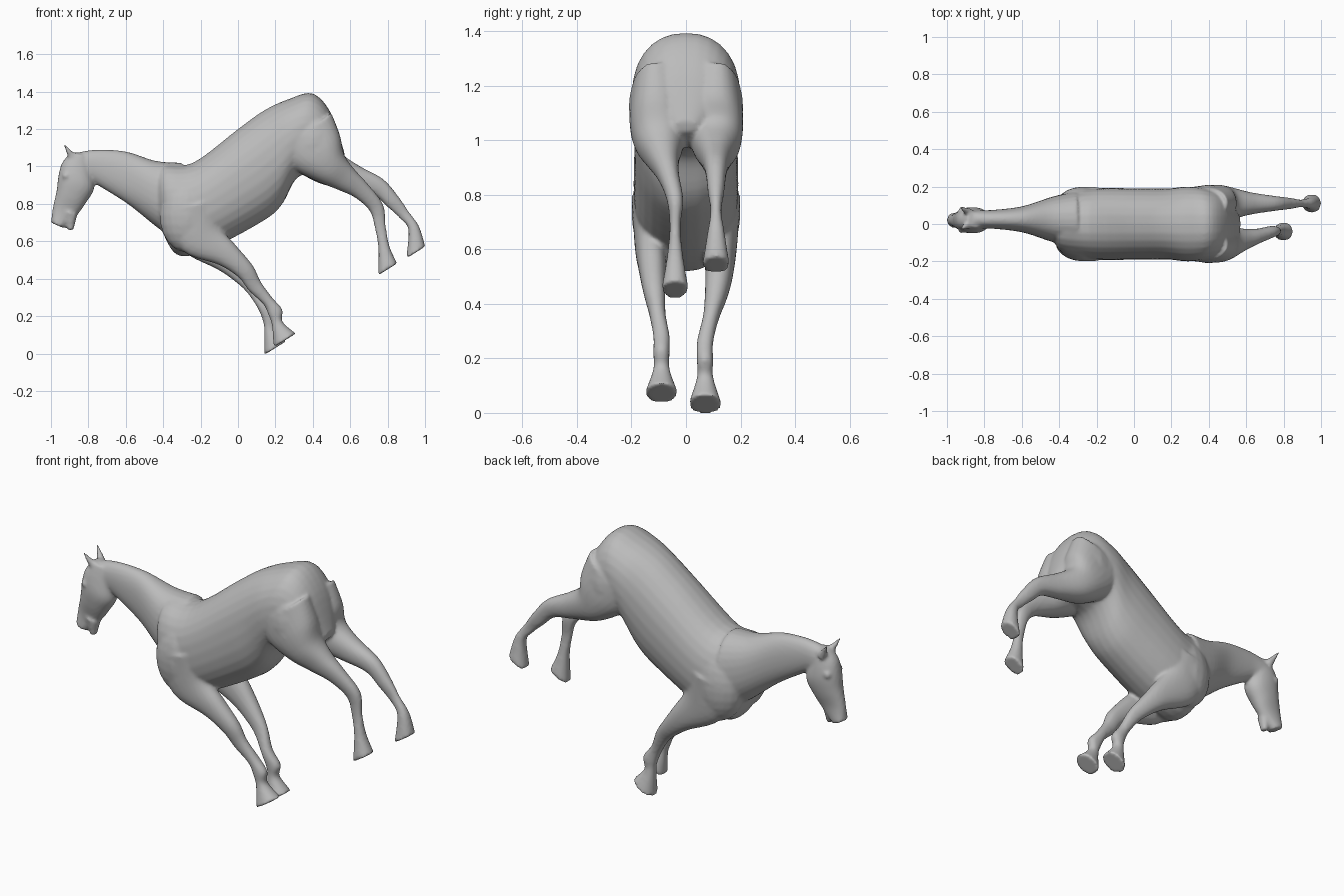
import bpy
import bmesh
from math import cos, sin, tau, copysign
from mathutils import Vector, Matrix

cube = bpy.data.objects.get("Cube")
if cube:
    bpy.data.objects.remove(cube, do_unlink=True)

SIDES = 28
STEPS = 5
SOLE_SLOPE = Vector((.85, 0, .53))

# Body sections: upper x and z, lower x and z, half width
trunk = [
    (-.44, .86, -.42, .69, .07),
    (-.41, 1, -.33, .53, .16),
    (-.24, 1.02, -.17, .55, .19),
    (0, 1.2, .12, .7, .19),
    (.14, 1.3, .23, .79, .19),
    (.27, 1.36, .3, .92, .2),
    (.4, 1.39, .36, .96, .19),
    (.5, 1.28, .48, .98, .15),
    (.57, 1.07, .56, 1.03, .04),
]
neck = [
    (-.88, 1.07, -.8, .93, .05),
    (-.76, 1.09, -.75, .9, .05),
    (-.6, 1.08, -.59, .8, .07),
    (-.44, 1.03, -.44, .68, .12),
    (-.3, 1.02, -.33, .6, .15),
]
head = [
    (-.89, 1.08, -.8, 1.05, .04),
    (-.94, 1.02, -.78, .96, .06),
    (-.96, .95, -.77, .88, .07),
    (-.97, .87, -.81, .81, .06),
    (-.99, .78, -.86, .74, .04),
    (-1, .7, -.93, .67, .04),
]
chin = [
    (-.94, .77, -.86, .74, .04),
    (-.91, .66, -.88, .66, .02),
]

# Leg centre lines: x and z
shoulder = [(-.25, .79), (-.2, .62)]
right_foreleg = shoulder + [(-.06, .53), (.04, .44), (.09, .36), (.16, .28), (.2, .22), (.21, .16), (.25, .07)]
left_foreleg = shoulder + [(-.06, .5), (.02, .42), (.08, .35), (.13, .26), (.17, .19), (.17, .13), (.2, .03)]
haunch = [(.35, 1.17), (.43, 1.07), (.5, .99)]
right_hindleg = haunch + [(.58, .93), (.66, .87), (.74, .78), (.76, .68), (.78, .57), (.8, .45)]
left_hindleg = haunch + [(.62, .94), (.75, .89), (.83, .81), (.89, .74), (.94, .67), (.95, .54)]

# Half depth and half width down a leg, shared by each pair
fore_shape = [(.15, .07), (.12, .06), (.07, .05), (.05, .04), (.04, .03), (.03, .03), (.04, .03), (.03, .03), (.07, .06)]
hind_shape = [(.19, .09), (.15, .1), (.1, .09), (.07, .06), (.05, .04), (.04, .03), (.03, .02), (.03, .03), (.06, .05)]


def spline(rows):
    """Smooth interpolation of the rows from end to end."""
    rows = [Vector(row) for row in rows]
    rows = [rows[0]] + rows + [rows[-1]]
    for before, start, end, after in zip(rows, rows[1:], rows[2:], rows[3:]):
        leave, arrive = (end - before) / 2, (after - start) / 2
        for step in range(STEPS):
            t = step / STEPS
            ease = t * t * (3 - 2 * t)
            yield (start.lerp(end, ease) + leave * (t * (1 - t) * (1 - t))
                   - arrive * (t * t * (1 - t)))
    yield rows[-1]


def swell(value):
    """Slightly squared cross-section, fuller than an ellipse."""
    return copysign(abs(value) ** .9, value)


def tube(bm, sections):
    """Closed skin over sections of middle, reach and half width."""
    loops = []
    for middle, reach, width in sections:
        across = Vector((0, width, 0))
        angles = [tau * corner / SIDES for corner in range(SIDES)]
        loops.append([bm.verts.new(middle + reach * swell(cos(angle)) + across * swell(sin(angle)))
                      for angle in angles])
    for first, second in zip(loops, loops[1:]):
        for corner in range(SIDES):
            following = (corner + 1) % SIDES
            bm.faces.new((first[corner], first[following], second[following], second[corner]))
    bm.faces.new(loops[0][::-1])
    bm.faces.new(loops[-1])


def body_part(bm, rings, y):
    """Tube whose outline is given by upper and lower points."""
    sections = []
    for upper_x, upper_z, lower_x, lower_z, width in spline(rings):
        upper, lower = Vector((upper_x, y, upper_z)), Vector((lower_x, y, lower_z))
        sections.append(((upper + lower) / 2, (upper - lower) / 2, width))
    tube(bm, sections)


def leg(bm, path, shape, top_y, hoof_y):
    """Tube square to its centre line, ending in a sloping sole."""
    joints = []
    last = len(path) - 1
    for index, ((x, z), (depth, width)) in enumerate(zip(path, shape)):
        inward = min(1, 1.6 * index / last) ** 2
        middle = Vector((x, top_y + (hoof_y - top_y) * inward, z))
        if index == last:
            facing = SOLE_SLOPE
        else:
            back, ahead = path[max(index - 1, 0)], path[index + 1]
            facing = Vector((back[1] - ahead[1], 0, ahead[0] - back[0])).normalized()
        joints.append((*middle, *(facing * depth), width))
    tube(bm, [(row[:3], row[3:6], row[6]) for row in map(lambda ring: Vector(ring), [])] or
         [(Vector(row[:3]), Vector(row[3:6]), row[6]) for row in spline(joints)])


def ball(bm, place, size):
    """Stretched ball for muscle and eye bulges."""
    matrix = Matrix.Translation(place) @ Matrix.Diagonal((*size, 1))
    bmesh.ops.create_uvsphere(bm, u_segments=20, v_segments=12, radius=1, matrix=matrix)


def ear(bm, base, tip):
    """Pointed ear leaning from its base to its tip."""
    base, tip = Vector(base), Vector(tip)
    axis = tip - base
    lean = axis.to_track_quat("Z", "Y").to_matrix().to_4x4()
    bmesh.ops.create_cone(bm, cap_ends=True, segments=12, radius1=.025, radius2=.005,
                          depth=axis.length, matrix=Matrix.Translation((base + tip) / 2) @ lean)


bm = bmesh.new()
body_part(bm, trunk, 0)
body_part(bm, neck, .025)
body_part(bm, head, .02)
body_part(bm, chin, .01)
leg(bm, right_foreleg, fore_shape, -.13, -.09)
leg(bm, left_foreleg, fore_shape, .13, .07)
leg(bm, right_hindleg, hind_shape, -.11, -.04)
leg(bm, left_hindleg, hind_shape, .11, .11)

# Paired ears, eyes, shoulders and flanks
for side in (-1, 1):
    ear(bm, (-.88, .03 + side * .03, 1.04), (-.93, .03 + side * .06, 1.12))
    ball(bm, (-.92, .02 + side * .05, .95), (.02, .02, .02))
    ball(bm, (-.27, side * .1, .74), (.15, .1, .2))
    ball(bm, (.4, side * .11, 1.12), (.13, .1, .17))

bmesh.ops.recalc_face_normals(bm, faces=bm.faces)
mesh = bpy.data.meshes.new("horse_body")
bm.to_mesh(mesh)
bm.free()
horse = bpy.data.objects.new("horse_body", mesh)
bpy.context.scene.collection.objects.link(horse)

# Single plain grey coat
coat = bpy.data.materials.new("grey_coat")
coat.use_nodes = True
grey = (.5, .5, .5, 1)
coat.diffuse_color = grey
coat.node_tree.nodes["Principled BSDF"].inputs["Base Color"].default_value = grey
mesh.materials.append(coat)

# Fuse the parts into one continuous skin
fuse = horse.modifiers.new("fuse", "REMESH")
fuse.mode = "VOXEL"
fuse.voxel_size = .009
fuse.use_smooth_shade = True
soften = horse.modifiers.new("soften", "SMOOTH")
soften.factor = .5
soften.iterations = 5
